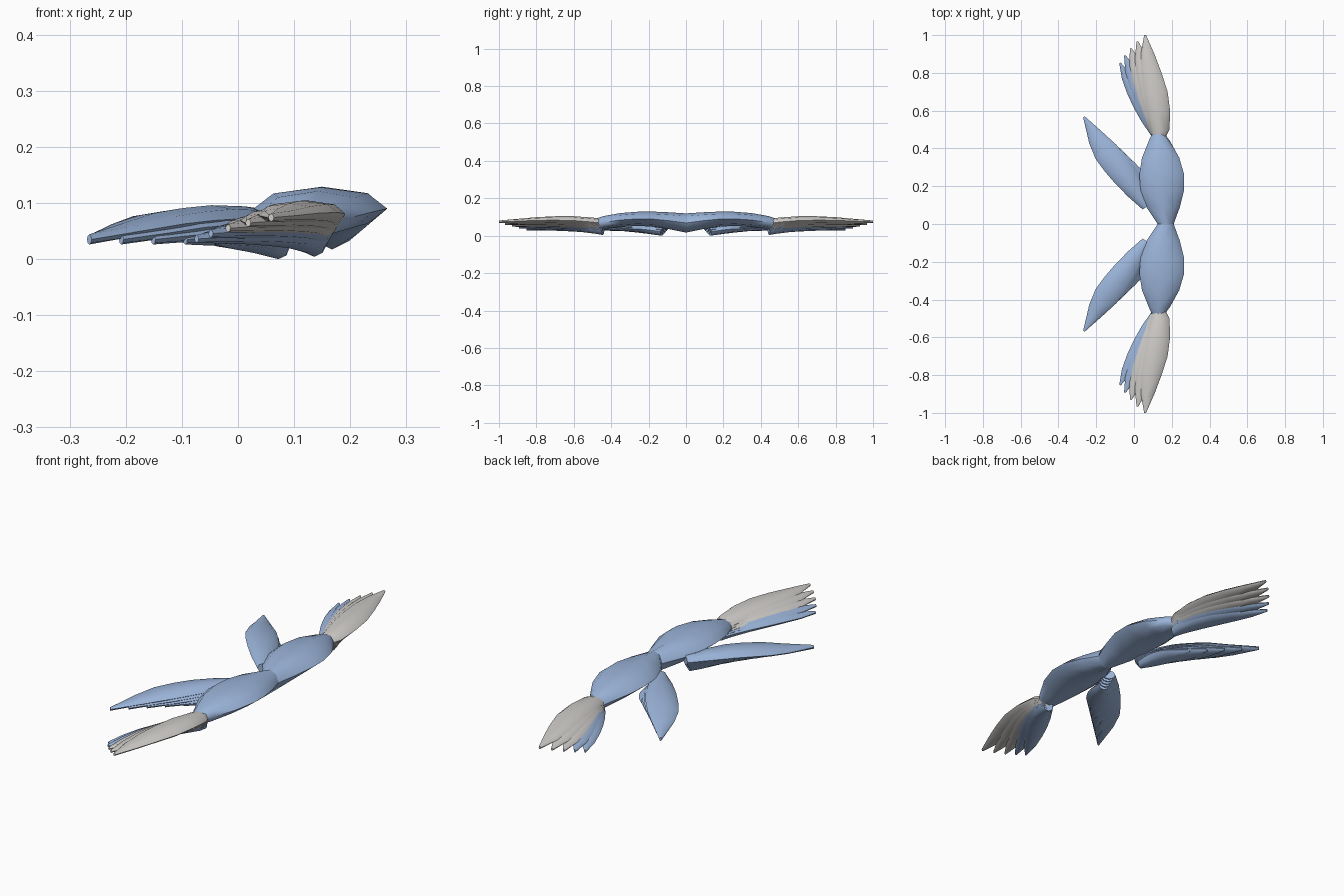
import bpy, bmesh, math
from mathutils import Matrix, Vector

if "Cube" in bpy.data.objects:
    bpy.data.objects.remove(bpy.data.objects["Cube"])


def material(name, rgb):
    m = bpy.data.materials.new(name)
    m.diffuse_color = (*rgb, 1)
    m.use_nodes = True
    m.node_tree.nodes["Principled BSDF"].inputs["Base Color"].default_value = m.diffuse_color
    return m


BLUE = material("soft_blue", (0.33, 0.46, 0.70))
WHITE = material("warm_white", (0.63, 0.61, 0.59))
SIDES = 8


def loft(name, stations, mat, side):
    """Skin elliptical sections (left point, right point, half thickness)."""
    bm = bmesh.new()
    rings = []
    for left, right, h in stations:
        mid, half = (left + right) / 2, (right - left) / 2
        ring = []
        for k in range(SIDES):
            a = 2 * math.pi * k / SIDES
            p = mid + half * math.cos(a) + Vector((0, 0, h * math.sin(a)))
            ring.append(bm.verts.new((p.x, p.y * side, p.z)))
        rings.append(ring)
    for a, b in zip(rings, rings[1:]):
        for k in range(SIDES):
            n = (k + 1) % SIDES
            bm.faces.new((a[k], a[n], b[n], b[k]))
    bm.faces.new(rings[0])
    bm.faces.new(rings[-1])
    bmesh.ops.recalc_face_normals(bm, faces=bm.faces)
    me = bpy.data.meshes.new(name)
    bm.to_mesh(me)
    bm.free()
    me.materials.append(mat)
    ob = bpy.data.objects.new(name, me)
    bpy.context.collection.objects.link(ob)
    bpy.ops.object.select_all(action='DESELECT')
    ob.select_set(True)
    bpy.context.view_layer.objects.active = ob
    bpy.ops.object.shade_smooth_by_angle(angle=math.radians(50))


# (y, x left, x right, centre z, half thickness)
ARM = [(0.0, .125, .21, .064, .051), (.09, .065, .243, .076, .045),
       (.18, .035, .265, .085, .040), (.26, .028, .266, .086, .038),
       (.35, .042, .24, .080, .037), (.44, .078, .19, .067, .034),
       (.50, .105, .145, .055, .027)]
# outer feather, same columns
PRIMARY = [(.445, .105, .16, .062, .024), (.50, .088, .188, .069, .024),
           (.60, .062, .191, .077, .023), (.70, .045, .178, .079, .021),
           (.80, .036, .146, .078, .017), (.90, .036, .108, .074, .012),
           (1.0, .054, .064, .070, .007)]
# inner feather: (fraction of length, left offset, right offset, z, half thickness)
SECONDARY = [(-.06, -.028, .028, .060, .022), (.12, -.052, .05, .066, .024),
             (.30, -.068, .062, .068, .024), (.45, -.076, .062, .065, .022),
             (.60, -.078, .055, .059, .019), (.76, -.058, .036, .048, .014),
             (1.0, -.005, .005, .031, .009)]

for side, tag in ((1, "left"), (-1, "right")):
    # Arm of the wing
    loft("wing_arm_" + tag,
         [(Vector((l, y, z)), Vector((r, y, z)), h) for y, l, r, z, h in ARM], BLUE, side)

    # Outer fan: each lower feather is shorter and swept further back
    pivot = Vector((.14, .45, 0))
    for i in range(5):
        rot = Matrix.Rotation(math.radians(4.9 * i), 3, 'Z')
        s = 1 - .045 * i

        def place(x, y, z):
            p = pivot + rot @ ((Vector((x, y, 0)) - pivot) * s)
            return Vector((p.x, p.y, z - .0095 * i))

        loft(f"outer_feather_{i + 1}_{tag}",
             [(place(l, y, z), place(r, y, z), h) for y, l, r, z, h in PRIMARY],
             WHITE if i < 3 else BLUE, side)

    # Inner feathers: tips step in along the outer edge, layers stack downward
    for i in range(5):
        root = Vector((.05 + .004 * i, .12 + .005 * i, 0))
        tip = Vector((-.265 + .057 * i, .567 - .054 * i, 0))
        axis = tip - root
        across = Vector((axis.y, -axis.x, 0)).normalized()
        w = 1 - .05 * i
        st = []
        for t, l, r, z, h in SECONDARY:
            base = root + axis * t
            base.z = z - .0105 * i * (1 - max(t, 0) ** 2)
            st.append((base + across * l * w, base + across * r * w, h))
        loft(f"inner_feather_{i + 1}_{tag}", st, BLUE, side)

# Rest the model on the ground
obs = list(bpy.context.collection.objects)
low = min(v.co.z for o in obs for v in o.data.vertices)
for o in obs:
    o.data.transform(Matrix.Translation((0, 0, -low)))
